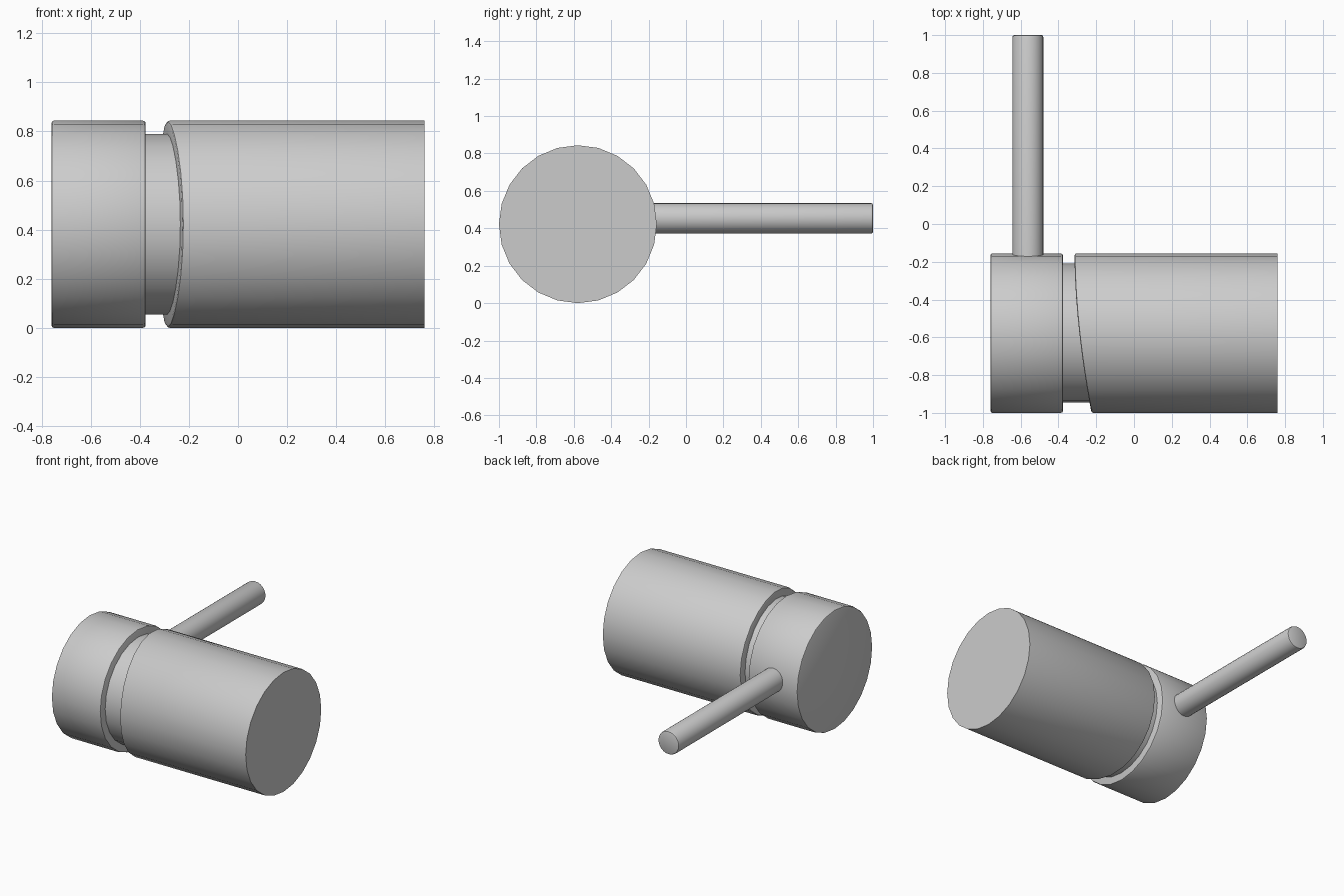
import bpy, bmesh, math

if "Cube" in bpy.data.objects:
    bpy.data.objects.remove(bpy.data.objects["Cube"])

CY, CZ, R = -0.578, 0.422, 0.422   # main axis (along x) and radius


def add_object(name, bm):
    bmesh.ops.recalc_face_normals(bm, faces=bm.faces[:])
    mesh = bpy.data.meshes.new(name)
    bm.to_mesh(mesh)
    bm.free()
    obj = bpy.data.objects.new(name, mesh)
    bpy.context.collection.objects.link(obj)
    bpy.ops.object.select_all(action='DESELECT')
    obj.select_set(True)
    bpy.context.view_layer.objects.active = obj
    bpy.ops.object.shade_smooth_by_angle(angle=math.radians(30))
    return obj


def loft(name, rings, place, sides=24):
    """Closed solid through circular rings of (distance along axis, radius)."""
    bm = bmesh.new()
    loops = []
    for dist, r in rings:
        angles = [2 * math.pi * i / sides for i in range(sides)]
        loops.append([bm.verts.new(place(dist, r * math.cos(a), r * math.sin(a)))
                      for a in angles])
    for a, b in zip(loops, loops[1:]):
        for i in range(sides):
            j = (i + 1) % sides
            bm.faces.new((a[i], a[j], b[j], b[i]))
    bm.faces.new(loops[0])
    bm.faces.new(loops[-1])
    return add_object(name, bm)


def along_x(d, u, v):
    return (d, CY + u, CZ + v)


def along_y(d, u, v):
    return (-0.562 + u, d, 0.453 + v)


def swept_end(d, u, v):
    # d <= 0.5 is an offset from the curved lip, larger values are plain x
    if d > 0.5:
        return along_x(d, u, v)
    t = max(0.0, (R - u) / (2 * R))
    return along_x(-0.315 + 0.09 * t ** 1.8 + d, u, v)


# rotating cap with softened rims
loft("cap", [(-0.76, R - 0.01), (-0.757, R - 0.003), (-0.75, R),
             (-0.388, R), (-0.379, R - 0.003), (-0.376, R - 0.01)], along_x)

# recessed neck between cap and body
loft("neck", [(-0.42, 0.368), (-0.15, 0.368)], along_x)

# main body with a curved, slanted lip
loft("body", [(0.0, 0.34), (0.0, R - 0.01), (0.003, R - 0.003),
              (0.01, R), (0.76, R)], swept_end)

# lever arm with softened tip
loft("lever", [(-0.30, 0.082), (0.988, 0.082), (0.997, 0.079),
               (1.0, 0.072)], along_y)
